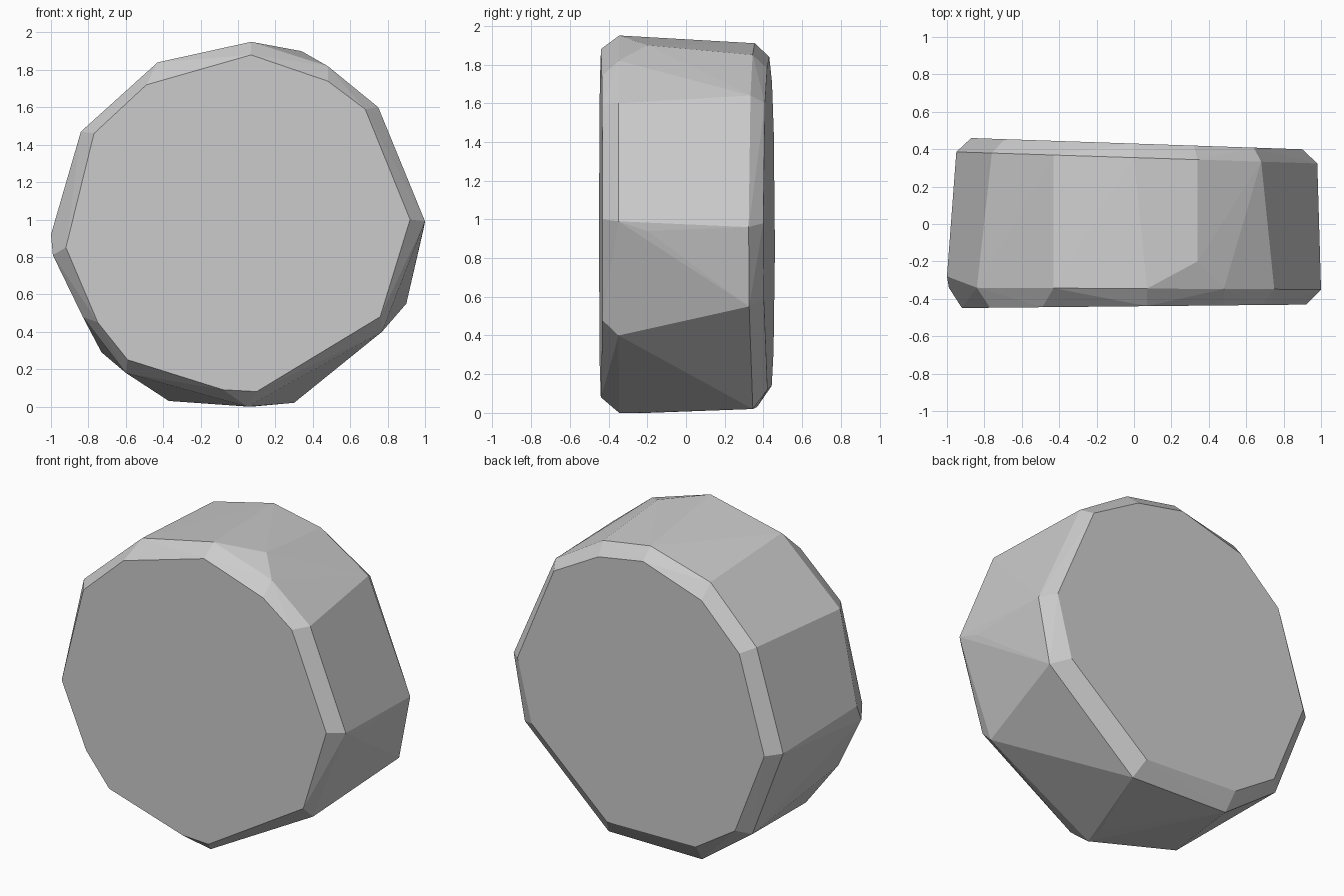
import bpy, bmesh, math

if "Cube" in bpy.data.objects:
    bpy.data.objects.remove(bpy.data.objects["Cube"])

# Outlines as (x, z); each ring lies on a slightly tilted plane y = base + slope * x
front_face = [(.07, 1.88), (.48, 1.74), (.68, 1.59), (.92, 1.0), (.76, .48), (.10, .08),
              (-.08, .09), (-.59, .25), (-.75, .45), (-.92, .85), (-.77, 1.46), (-.49, 1.72)]
front_rim = [(.07, 1.95), (.48, 1.82), (.75, 1.60), (1.0, .99), (.77, .40), (.05, .0),
             (-.60, .18), (-.83, .48), (-.99, .81), (-.84, 1.47), (-.43, 1.84)]
back_rim = [(.68, 1.64), (.34, 1.85), (0, 1.91), (-.43, 1.80), (-.76, 1.48), (-.95, .86),
            (-.73, .29), (-.37, .03), (.30, .02), (.90, .55), (.98, .96)]
back_face = [(.64, 1.60), (.32, 1.78), (0, 1.84), (-.42, 1.71), (-.69, 1.45), (-.87, .85),
             (-.66, .32), (-.38, .14), (.26, .12), (.80, .59), (.90, .98)]
rings = [(front_face, -.44, .01), (front_rim, -.345, -.005),
         (back_rim, .355, -.032), (back_face, .43, -.034)]
# Worn corners between the rims
worn = [(.34, -.2, 1.90), (.08, -.2, 0), (.99, -.2, .94), (-1.0, -.28, .92)]

bm = bmesh.new()
for outline, base, slope in rings:
    for x, z in outline:
        bm.verts.new((x, base + slope * x, z))
for p in worn:
    bm.verts.new(p)

# Wrap everything in one faceted skin
res = bmesh.ops.convex_hull(bm, input=bm.verts[:])
loose = [v for v in bm.verts if not v.link_faces]
bmesh.ops.delete(bm, geom=loose, context='VERTS')
bmesh.ops.dissolve_limit(bm, angle_limit=math.radians(1), verts=bm.verts[:], edges=bm.edges[:])
bmesh.ops.recalc_face_normals(bm, faces=bm.faces[:])

mesh = bpy.data.meshes.new("round_stone")
bm.to_mesh(mesh)
bm.free()
stone = bpy.data.objects.new("round_stone", mesh)
bpy.context.collection.objects.link(stone)
